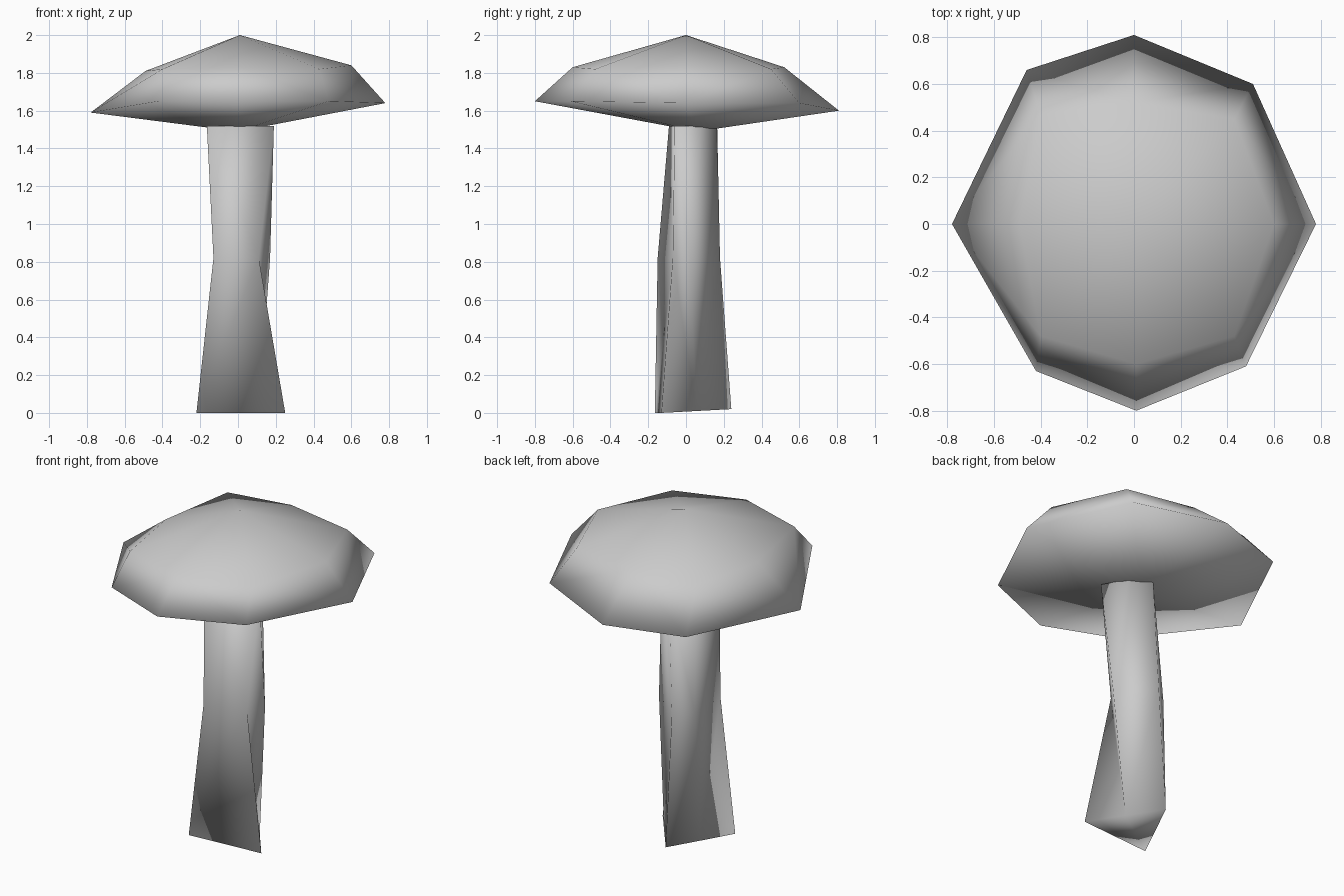
import bpy
import bmesh

old = bpy.data.objects.get("Cube")
if old:
    bpy.data.objects.remove(old, do_unlink=True)

grey = bpy.data.materials.new("plain grey")
grey.use_nodes = True
COLOR = (0.6, 0.6, 0.6, 1)
grey.diffuse_color = COLOR
grey.node_tree.nodes["Principled BSDF"].inputs["Base Color"].default_value = COLOR


def loft(name, rings, start=None, end=None):
    """Bridge rings from bottom to top; close each end with a tip or a flat face."""
    bm = bmesh.new()
    loops = [[bm.verts.new(p) for p in ring] for ring in rings]
    n = len(loops[0])
    for low, high in zip(loops, loops[1:]):
        for i in range(n):
            j = (i + 1) % n
            bm.faces.new((low[i], low[j], high[j], high[i]))
    for loop, tip in ((loops[0], start), (loops[-1], end)):
        if tip is None:
            bm.faces.new(loop)
        else:
            v = bm.verts.new(tip)
            for i in range(n):
                bm.faces.new((loop[i], loop[(i + 1) % n], v))
    bmesh.ops.triangulate(bm, faces=[f for f in bm.faces if len(f.verts) == 4])
    bmesh.ops.recalc_face_normals(bm, faces=bm.faces)
    for f in bm.faces:
        f.smooth = True
    mesh = bpy.data.meshes.new(name)
    bm.to_mesh(mesh)
    bm.free()
    mesh.materials.append(grey)
    obj = bpy.data.objects.new(name, mesh)
    bpy.context.collection.objects.link(obj)
    return obj


# Cap: uneven eight-sided rim and shoulder, peaked top, shallow cone below
rim = [(.78, 0, 1.64), (.51, .6, 1.64), (0, .81, 1.6), (-.46, .66, 1.59),
       (-.78, 0, 1.59), (-.42, -.63, 1.65), (.01, -.8, 1.65), (.48, -.61, 1.65)]
shoulder = [(.6, 0, 1.84), (.43, .45, 1.82), (0, .52, 1.83), (-.4, .47, 1.82),
            (-.49, 0, 1.81), (-.4, -.48, 1.82), (.01, -.6, 1.83), (.43, -.48, 1.82)]
loft("cap", [rim, shoulder], start=(0, .06, 1.49), end=(.01, 0, 2))

# Stem: roughly triangular, pinched at the middle
foot = [(.25, -.13, 0), (.11, .055, .01), (-.03, .24, .02),
        (-.125, .04, .01), (-.22, -.165, 0)]
waist = [(.11, -.07, .82), (.17, .02, .82), (-.03, .18, .82),
         (-.13, .1, .82), (-.13, -.15, .82)]
neck = [(.19, -.06, 1.52), (.11, .08, 1.52), (0, .165, 1.52),
        (-.1, .05, 1.52), (-.165, -.09, 1.52)]
loft("stem", [foot, waist, neck])
